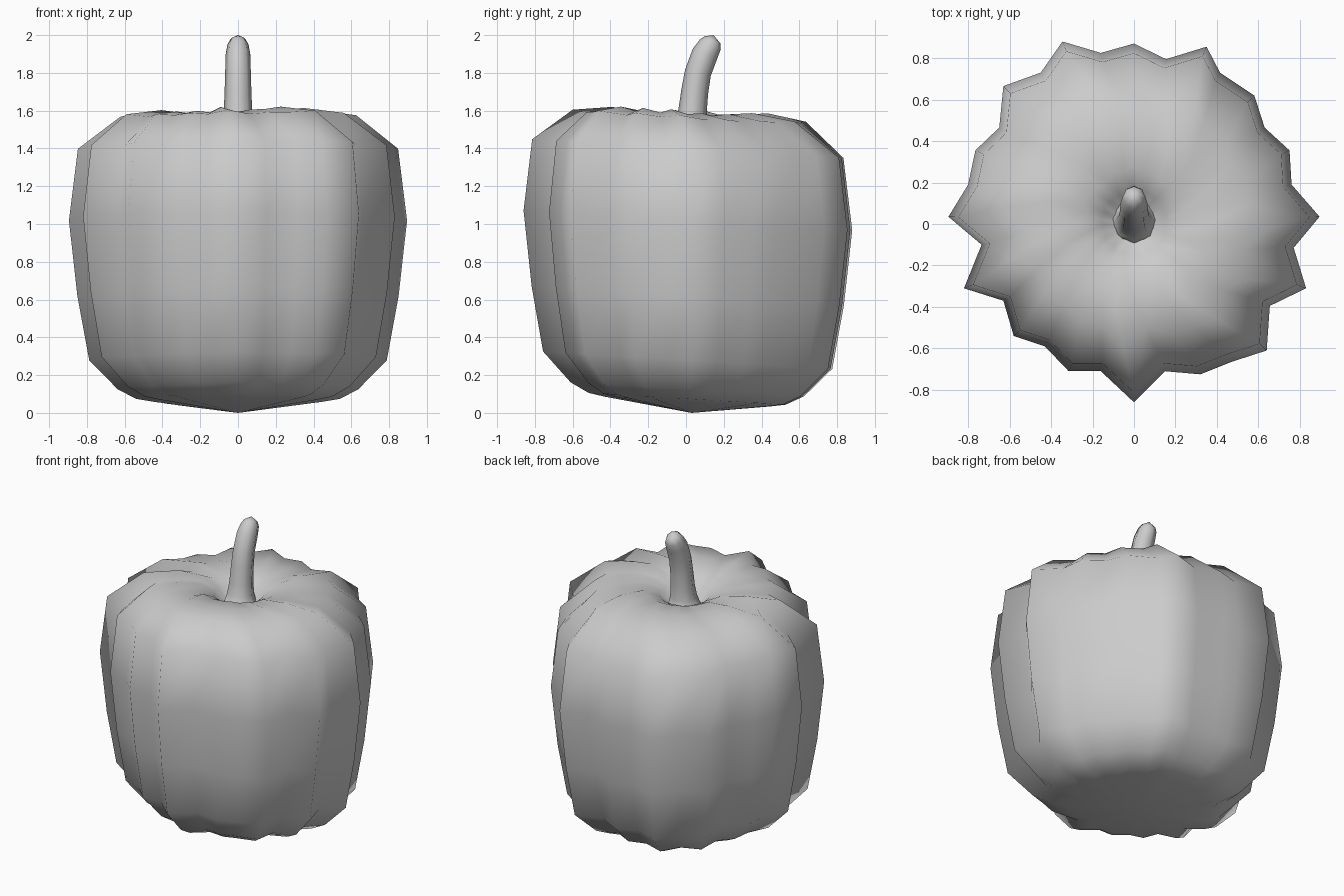
import bpy, bmesh, math

if "Cube" in bpy.data.objects:
    bpy.data.objects.remove(bpy.data.objects["Cube"])

grey = bpy.data.materials.new("plain grey")
grey.diffuse_color = (0.6, 0.6, 0.6, 1)
grey.use_nodes = True
grey.node_tree.nodes["Principled BSDF"].inputs["Base Color"].default_value = grey.diffuse_color

# Ribbed cross-section at the widest height: tips and valleys, counter-clockwise
OUTLINE = [(.895, .035), (.76, .19), (.75, .355), (.63, .465), (.58, .62), (.415, .73),
           (.35, .855), (.155, .795), (0, .87), (-.16, .825), (-.345, .88), (-.45, .73),
           (-.63, .665), (-.65, .465), (-.765, .355), (-.8, .19), (-.895, .035), (-.735, -.1),
           (-.82, -.31), (-.63, -.37), (-.58, -.54), (-.43, -.59), (-.315, -.71), (-.16, -.71),
           (0, -.86), (.15, -.71), (.32, -.725), (.47, -.665), (.64, -.61), (.655, -.395),
           (.83, -.31), (.77, -.115)]
POLAR = [(math.hypot(x, y), math.atan2(y, x)) for x, y in OUTLINE]
MEAN = sum(r for r, a in POLAR) / len(POLAR)


def skin(name, rings, start, end):
    """Join rings of points with quads and close both ends with fans."""
    bm = bmesh.new()
    loops = [[bm.verts.new(p) for p in ring] for ring in rings]
    n = len(rings[0])
    for a, b in zip(loops, loops[1:]):
        for i in range(n):
            j = (i + 1) % n
            bm.faces.new((a[i], a[j], b[j], b[i]))
    s, e = bm.verts.new(start), bm.verts.new(end)
    for i in range(n):
        j = (i + 1) % n
        bm.faces.new((s, loops[0][j], loops[0][i]))
        bm.faces.new((e, loops[-1][i], loops[-1][j]))
    bmesh.ops.recalc_face_normals(bm, faces=bm.faces)
    for f in bm.faces:
        f.smooth = True
    me = bpy.data.meshes.new(name)
    bm.to_mesh(me)
    bm.free()
    me.materials.append(grey)
    ob = bpy.data.objects.new(name, me)
    bpy.context.collection.objects.link(ob)
    return ob


def body_ring(scale, z, twist, rib, lift):
    """Scaled outline; ribs swirl, soften and lift towards the stem."""
    pts = []
    for r, a in POLAR:
        dev = (r - MEAN) * rib
        rad, ang = (MEAN + dev) * scale, a - math.radians(twist)
        x, y = rad * math.cos(ang), rad * math.sin(ang)
        pts.append((x, y, z - 0.06 * y + dev * lift))
    return pts


# Pumpkin body: scale, height, twist, rib strength, rib lift
BODY = [(.50, .06, 0, 1, 0), (.60, .075, 0, 1, 0), (.71, .125, 0, 1, 0), (.88, .28, 0, 1, 0),
        (.95, .62, 0, 1, 0), (1, 1.02, 0, 1, 0), (.947, 1.40, 0, 1, 0), (.70, 1.565, 5, 1, .12),
        (.47, 1.59, 13, .9, .2), (.30, 1.575, 21, .8, .2), (.19, 1.53, 29, .7, .15),
        (.11, 1.46, 38, .5, 0)]
skin("pumpkin_body", [body_ring(*b) for b in BODY], (0, .03, 0), (0, .02, 1.43))

# Fluted, bent stem: centre y, height, radius, tilt
STEM = [(.015, 1.44, .14, 0), (.02, 1.475, .10, 0), (.028, 1.53, .084, .05), (.035, 1.6, .075, .1),
        (.046, 1.7, .071, .15), (.063, 1.8, .068, .25), (.10, 1.9, .065, .4), (.128, 1.95, .056, .45),
        (.14, 1.975, .042, .45)]
N = 16
stem_rings = []
for cy, z, r, tilt in STEM:
    ring = []
    for i in range(N):
        a = 2 * math.pi * i / N
        q = r * (1 if i % 2 == 0 else .9)
        ring.append((q * math.cos(a), cy + q * math.sin(a), z - tilt * q * math.sin(a)))
    stem_rings.append(ring)
skin("stem", stem_rings, (0, .02, 1.42), (0, .146, 2.0))
